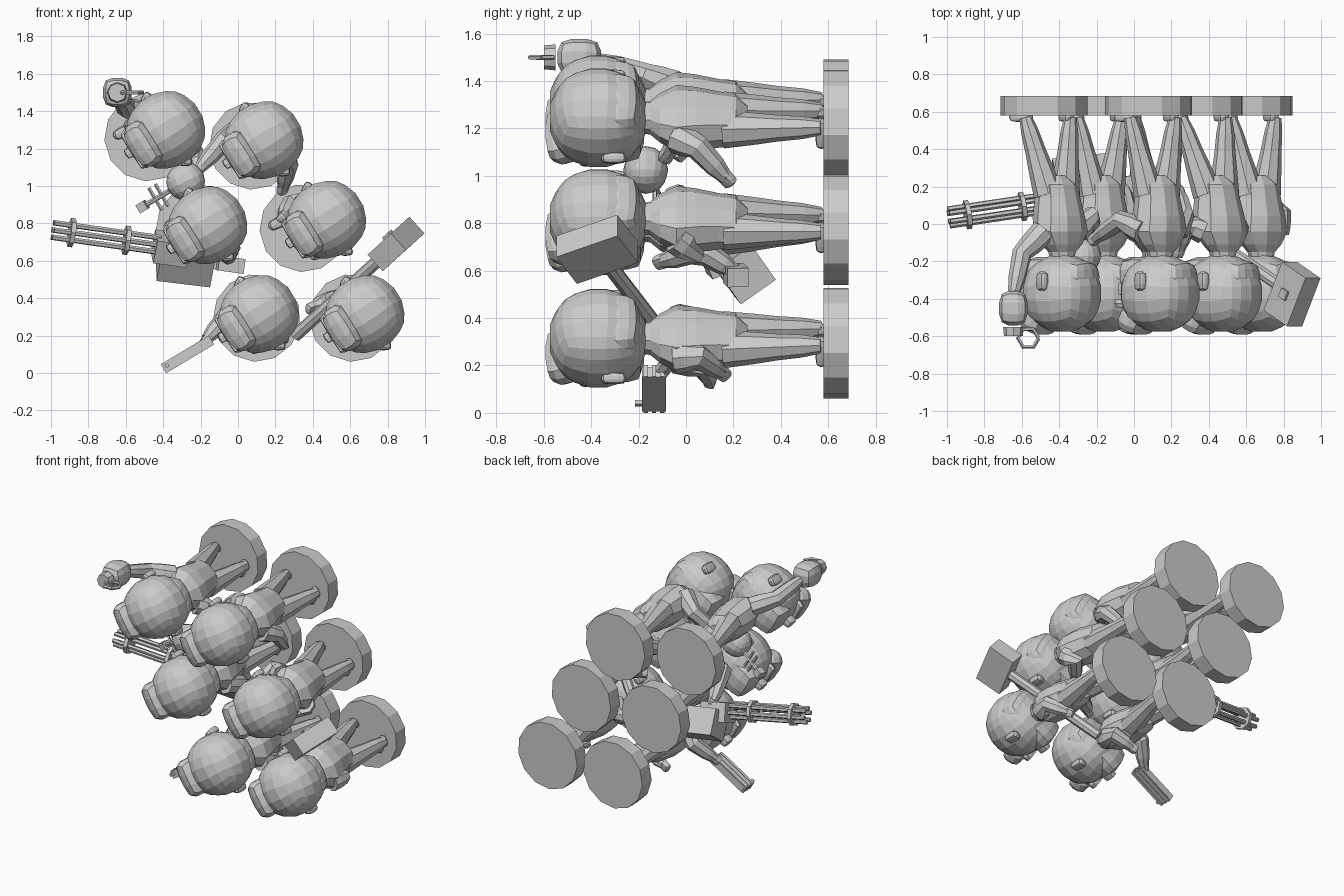
import bpy, bmesh, math
from mathutils import Vector, Matrix

if "Cube" in bpy.data.objects:
    bpy.data.objects.remove(bpy.data.objects["Cube"])

V = Vector


def finish(name, bm):
    bmesh.ops.recalc_face_normals(bm, faces=bm.faces)
    me = bpy.data.meshes.new(name)
    bm.to_mesh(me)
    bm.free()
    ob = bpy.data.objects.new(name, me)
    bpy.context.collection.objects.link(ob)
    return ob


def skin(name, rings):
    """Closed surface through equal-length rings of points."""
    bm = bmesh.new()
    loops = [[bm.verts.new(p) for p in r] for r in rings]
    n = len(loops[0])
    for a, b in zip(loops, loops[1:]):
        for i in range(n):
            j = (i + 1) % n
            bm.faces.new((a[i], a[j], b[j], b[i]))
    bm.faces.new(loops[0])
    bm.faces.new(loops[-1])
    return finish(name, bm)


def limb(name, pts, radii, n=7):
    """Tapered tube along a path."""
    pts = [V(p) for p in pts]
    rings = []
    side = None
    for i, p in enumerate(pts):
        d = (pts[min(i + 1, len(pts) - 1)] - pts[max(i - 1, 0)]).normalized()
        if side is None:
            side = d.orthogonal()
        side = (side - d * side.dot(d)).normalized()
        up = d.cross(side)
        rings.append([p + radii[i] * (math.cos(2 * math.pi * k / n) * side +
                                      math.sin(2 * math.pi * k / n) * up) for k in range(n)])
    return skin(name, rings)


def frame(c, x, y):
    x = V(x).normalized()
    y = V(y)
    y = (y - x * x.dot(y)).normalized()
    z = x.cross(y)
    m = Matrix((x, y, z)).transposed().to_4x4()
    m.translation = V(c)
    return m


def block(name, m, size, roundness=0.0, cuts=0):
    """Box in frame m, optionally rounded towards an ellipsoid."""
    bm = bmesh.new()
    bmesh.ops.create_cube(bm, size=2)
    if cuts:
        bmesh.ops.subdivide_edges(bm, edges=bm.edges[:], cuts=cuts, use_grid_fill=True)
        for v in bm.verts:
            v.co = v.co.lerp(v.co.normalized(), roundness)
    for v in bm.verts:
        v.co = m @ V([a * s / 2 for a, s in zip(v.co, size)])
    return finish(name, bm)


def polar(deg):
    a = math.radians(deg)
    return V((math.cos(a), 0, math.sin(a)))


def figure(base, head, arm_a, arm_b):
    o = V((base[0], 0, base[1]))
    h = V((head[0], -0.375, head[1]))
    off = V((head[0] - base[0], 0, head[1] - base[1]))
    f, s = polar(228), polar(138)

    # round stand
    limb("stand", [o + V((0, 0.58, 0)), o + V((0, 0.685, 0))], [0.235, 0.235], 13)

    # torso: y, half width, half depth, share of head offset, forward shift
    rings = []
    for y, w, d, k, fw in [(-0.22, .06, .06, 1, 0), (-0.15, .075, .07, 1, 0), (-0.11, .12, .09, 1, 0),
                           (-0.04, .165, .12, .9, 0), (0.04, .15, .125, .82, 0), (0.14, .13, .11, .75, 0),
                           (0.21, .125, .1, .7, 0), (0.26, .07, .06, .6, 0)]:
        c = o + off * k + f * fw + V((0, y, 0))
        rings.append([c + s * w * math.cos(t * math.pi / 5) + f * d * math.sin(t * math.pi / 5)
                      for t in range(10)])
    skin("torso", rings)

    # legs and shoes
    for sg, fx, fz in [(1, -.1, .06), (-1, .14, -.01)]:
        hip = o + off * .7 + s * sg * .06 + V((0, .16, 0))
        foot = o + V((fx, .57, fz))
        limb("leg", [hip, hip.lerp(foot, .3), hip.lerp(foot, .55), hip.lerp(foot, .8), foot],
             [.08, .068, .056, .048, .034], 8)
        block("shoe", frame(foot + f * .035, f + s * sg * .4, (0, 1, 0)), (.14, .05, .06), .7, 3)

    # arms and hands
    for sg, (elbow, hand) in [(1, arm_a), (-1, arm_b)]:
        sh = o + off * .9 + s * sg * .12 + V((0, -.04, 0))
        e, w = V(elbow), V(hand)
        limb("arm", [sh, sh.lerp(e, .5), e, e.lerp(w, .6), w], [.068, .064, .054, .046, .03], 8)
        block("hand", frame(w, w - e, f + V((.01, .02, 0))), (.085, .065, .05), .6, 2)

    # head with face features
    g, t = polar(212), polar(122)
    up = V((0, -1, 0))
    block("head", frame(h - up * .005, g, t), (.425, .415, .425), .96, 4)
    block("jaw", frame(h + g * .1 - up * .1, g, t), (.24, .25, .21), .7, 2)
    block("hair_fringe", frame(h + g * .14 + up * .14, g - up * .5, t), (.15, .27, .15), .75, 2)
    block("brow", frame(h + g * .19 + up * .05, g, t), (.07, .24, .05), .4, 1)
    block("nose", frame(h + g * .22 - up * .03, g, t), (.07, .06, .08), .5, 1)
    block("hair_back", frame(h - g * .08 - up * .09, g, t), (.23, .3, .2), .85, 3)
    for sg in (1, -1):
        block("ear", frame(h + t * sg * .2 - up * .07, g + t * sg * -.5, up), (.07, .11, .05), .7, 2)


figures = [  # stand centre, head centre, (elbow, hand) for each arm
    ((-.48, 1.26), (-.385, 1.30), ((-.6, -.16, 1.42), (-.645, -.38, 1.49)), ((-.23, .04, 1.17), (-.22, -.02, 1.1))),
    ((.08, 1.215), (.14, 1.245), ((-.07, .02, 1.25), (-.21, -.08, 1.09)), ((.27, .05, 1.12), (.24, .17, .99))),
    ((.35, .775), (.475, .82), ((.28, 0, .9), (.24, -.14, .84)), ((.53, .03, .68), (.42, -.1, .64))),
    ((-.205, .775), (-.16, .79), ((-.3, .06, .82), (-.33, .17, .74)), ((-.04, .09, .67), (-.06, .2, .6))),
    ((.1, .295), (.115, .315), ((-.06, 0, .3), (-.17, -.1, .18)), ((.23, .08, .2), (.1, .1, .14))),
    ((.615, .295), (.68, .315), ((.48, .06, .38), (.4, .0, .35)), ((.79, .05, .24), (.69, .15, .17))),
]
for fig in figures:
    figure(*fig)

# rotary gun: barrel cluster, clamp rings and housing
a, b = V((-.99, .035, .765)), V((-.42, .12, .685))
d = (b - a).normalized()
m = frame(a, d, (0, 1, 0)).to_3x3()
for i in range(6):
    q = m @ V((0, .045 * math.cos(i * math.pi / 3), .045 * math.sin(i * math.pi / 3)))
    limb("gun_barrel", [a + q, b + q], [.015, .015], 6)
for k in (.09, .39):
    limb("barrel_ring", [a + d * k, a + d * (k + .025)], [.078, .078], 8)
block("gun_housing", frame((-.36, .15, .665), d, (0, 1, .4)), (.18, .16, .13))
block("ammo_box", frame((-.28, .24, .6), (1, .1, -.12), (0, 1, .7)), (.29, .18, .18))
block("gun_rear", frame((-.04, .21, .58), d, (0, 1, 0)), (.14, .09, .08))

# mallet: handle, head and end plug
d = V((.66, -.46, .6)).normalized()
c = V((.845, -.375, .69))
w = V((-.67, 0, .74))
limb("mallet_handle", [c - d * .82, c], [.034, .034], 8)
block("mallet_head", frame(c, d, w), (.19, .12, .29))
block("mallet_plug", frame(c + w * .06, w, d), (.03, .05, .05))

# many-barrelled hand weapon
d = V((.3, 0, .18))
c = V((-.27, -.135, .1))
block("launcher_body", frame(c, d, (0, 1, 0)), (.28, .1, .05))
for k in (-.035, 0, .035):
    block("launcher_tube", frame(c + V((0, k, 0)), d, (0, 1, 0)), (.3, .018, .056))
block("launcher_sight", frame(c + V((-.11, -.06, -.06)), d, (0, 1, 0)), (.02, .04, .02))

# round flask with a cross-barred spout
c = V((-.28, -.17, 1.025))
block("flask", frame(c, (1, 0, .5), (0, 1, 0)), (.21, .19, .2), 1, 3)
tip = V((-.51, -.1, .89))
limb("flask_spout", [c, tip], [.014, .014], 6)
for k in (.55, .7):
    p = c.lerp(tip, k)
    q = V((-.035, 0, .06))
    limb("spout_bar", [p - q, p + q], [.01, .01], 5)
block("spout_tip", frame(tip, tip - c, (0, 1, 0)), (.05, .05, .05))

# raised gadget: bulb, cap and hexagonal loop
c = V((-.645, -.45, 1.5))
block("gadget_bulb", frame(c, (1, 0, 0), (0, 1, 0)), (.165, .2, .17), .8, 2)
limb("gadget_cap", [c + V((0, -.1, 0)), c + V((0, -.15, 0))], [.055, .05], 8)
pts = [V((-.565 + .055 * math.cos(k * math.pi / 3), -.61 + .055 * math.sin(k * math.pi / 3), 1.5))
       for k in range(7)]
limb("gadget_loop", pts, [.011] * 7, 5)
